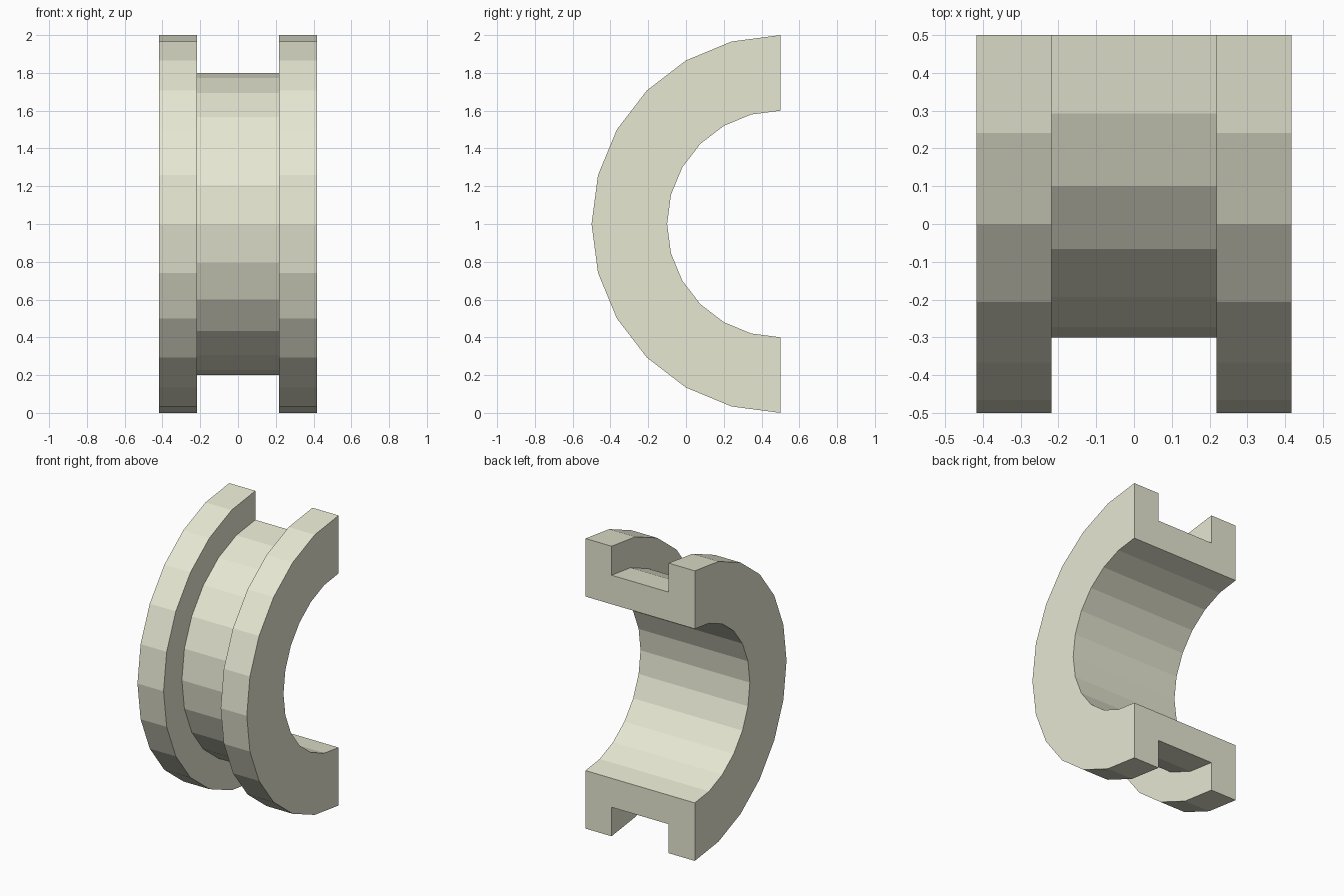
import bpy, bmesh, math

if "Cube" in bpy.data.objects:
    bpy.data.objects.remove(bpy.data.objects["Cube"])

STEPS = 12                      # flat facets around the half turn
CY, CZ = 0.5, 1.0               # ring axis runs along x through this point
R_IN, R_GROOVE, R_OUT = 0.6, 0.8, 1.0
X_OUT, X_GROOVE = 0.417, 0.218

# channel cross-section as (x, radius)
profile = [(-X_OUT, R_IN), (X_OUT, R_IN), (X_OUT, R_OUT), (X_GROOVE, R_OUT),
           (X_GROOVE, R_GROOVE), (-X_GROOVE, R_GROOVE), (-X_GROOVE, R_OUT), (-X_OUT, R_OUT)]

# sweep the section through the front half turn
bm = bmesh.new()
rings = []
for i in range(STEPS + 1):
    a = math.pi * i / STEPS
    rings.append([bm.verts.new((x, CY - r * math.sin(a), CZ + r * math.cos(a)))
                  for x, r in profile])
n = len(profile)
for r0, r1 in zip(rings, rings[1:]):
    for j in range(n):
        k = (j + 1) % n
        bm.faces.new((r0[j], r0[k], r1[k], r1[j]))

# cut ends
bm.faces.new(rings[0])
bm.faces.new(rings[-1])
bmesh.ops.recalc_face_normals(bm, faces=bm.faces)

mesh = bpy.data.meshes.new("half_bearing_shell")
bm.to_mesh(mesh)
bm.free()
shell = bpy.data.objects.new("half_bearing_shell", mesh)
bpy.context.collection.objects.link(shell)

# pale stone colour
mat = bpy.data.materials.new("pale_cream")
mat.diffuse_color = (0.8, 0.8, 0.65, 1)
mat.use_nodes = True
mat.node_tree.nodes["Principled BSDF"].inputs["Base Color"].default_value = mat.diffuse_color
mesh.materials.append(mat)
